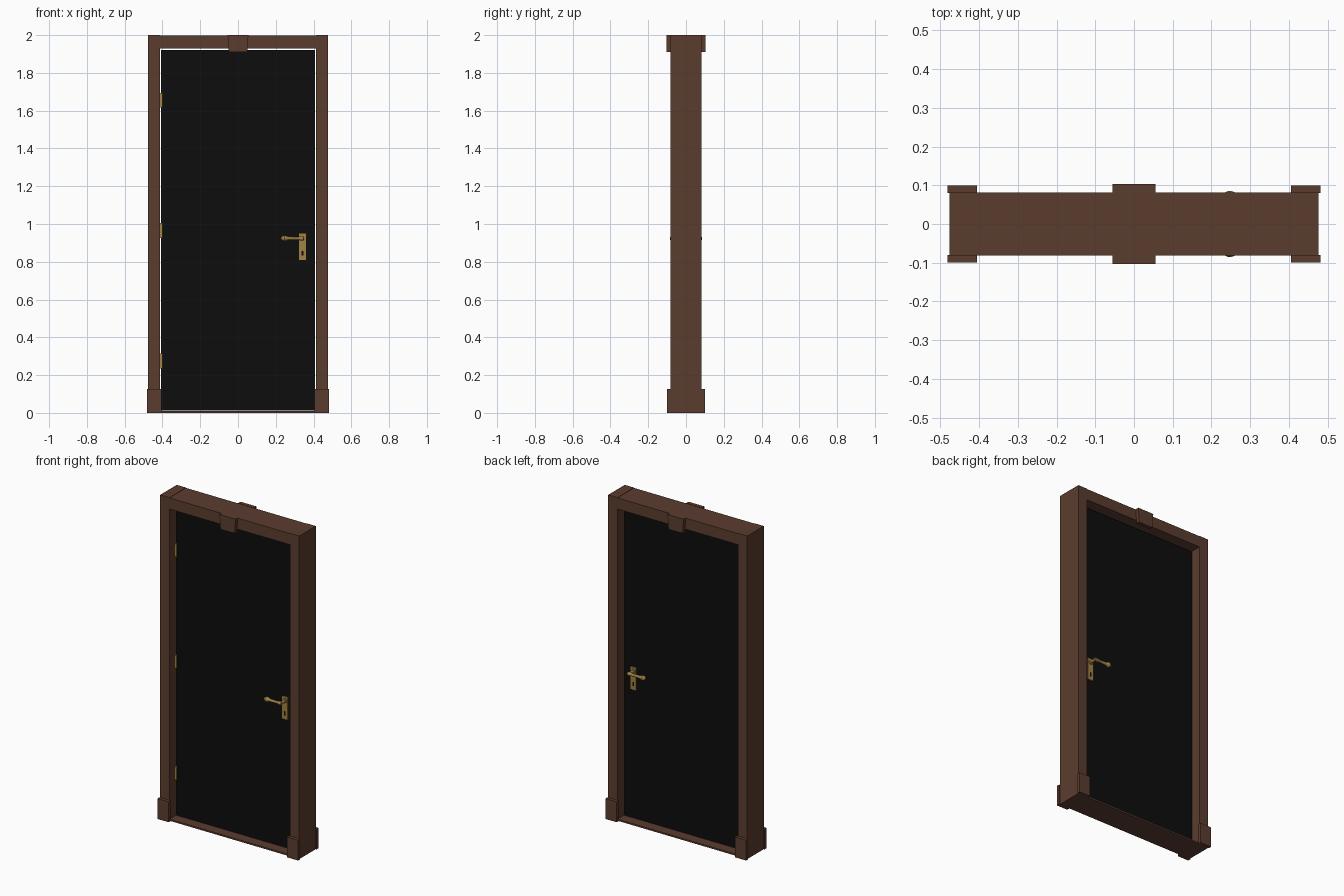
import bpy, bmesh
from mathutils import Matrix

if "Cube" in bpy.data.objects:
    bpy.data.objects.remove(bpy.data.objects["Cube"])


def material(name, color):
    m = bpy.data.materials.new(name)
    m.use_nodes = True
    m.diffuse_color = (*color, 1)
    m.node_tree.nodes["Principled BSDF"].inputs["Base Color"].default_value = (*color, 1)
    return m


wood = material("brown wood", (0.105, 0.046, 0.028))
black = material("black panel", (0.004, 0.004, 0.004))
brass = material("brass", (0.36, 0.225, 0.055))


def finish(name, bm, mat, smooth=False):
    bmesh.ops.recalc_face_normals(bm, faces=bm.faces)
    mesh = bpy.data.meshes.new(name)
    bm.to_mesh(mesh)
    bm.free()
    mesh.materials.append(mat)
    ob = bpy.data.objects.new(name, mesh)
    bpy.context.collection.objects.link(ob)
    if smooth:
        bpy.context.view_layer.objects.active = ob
        ob.select_set(True)
        bpy.ops.object.shade_smooth_by_angle()
        ob.select_set(False)
    return ob


def box(name, xs, ys, zs, mat, taper=1.0):
    """Box from ranges; taper narrows the lower end in x."""
    bm = bmesh.new()
    bmesh.ops.create_cube(bm, size=1)
    mid = sum(xs) / 2
    for v in bm.verts:
        k = taper if v.co.z < 0 else 1
        v.co = (mid + v.co.x * (xs[1] - xs[0]) * k,
                sum(ys) / 2 + v.co.y * (ys[1] - ys[0]),
                sum(zs) / 2 + v.co.z * (zs[1] - zs[0]))
    return finish(name, bm, mat)


def turned(name, profile, origin, axis, mat, sides=16):
    """Solid of revolution; profile holds (distance, radius) pairs."""
    bm = bmesh.new()
    rot = {"X": Matrix.Rotation(-1.570796, 4, "Y"), "Y": Matrix.Rotation(1.570796, 4, "X")}[axis]
    spin = Matrix.Rotation(6.283185 / sides, 4, "Z")
    rings = []
    for d, r in profile:
        p = Matrix.Translation((r, 0, d)).to_translation()
        ring = []
        for _ in range(sides):
            ring.append(bm.verts.new(p))
            p = spin @ p
        rings.append(ring)
    for a, b in zip(rings, rings[1:]):
        for i in range(sides):
            j = (i + 1) % sides
            bm.faces.new((a[i], a[j], b[j], b[i]))
    bm.faces.new(rings[0])
    bm.faces.new(rings[-1])
    bm.transform(Matrix.Translation(origin) @ rot)
    return finish(name, bm, mat, True)


# Frame
for side, s in (("right", -1), ("left", 1)):
    box(side + "_jamb", sorted((s * 0.413, s * 0.476)), (-0.081, 0.081), (0, 2), wood)
box("lintel", (-0.413, 0.413), (-0.081, 0.081), (1.929, 1.998), wood)
box("threshold", (-0.413, 0.413), (-0.081, 0.081), (0, 0.01), wood)

# Door slab
box("door_slab", (-0.407, 0.407), (-0.022, 0.022), (0.013, 1.92), black)

# Hinges on the front edge
for n, z in enumerate((0.275, 0.965, 1.655)):
    box(f"hinge_{n + 1}", (-0.415, -0.401), (-0.03, -0.012), (z - 0.039, z + 0.039), brass)

# Trim and handle on both faces
for face, f in (("front", -1), ("back", 1)):
    def depth(a, b):
        return sorted((f * a, f * b))

    for side, s in (("right", -1), ("left", 1)):
        box(f"{face}_{side}_plinth", sorted((s * 0.405, s * 0.482)),
            depth(0.08, 0.1), (0, 0.126), wood)
    box(face + "_keystone", (-0.055, 0.055), depth(0.08, 0.103), (1.91, 2.0), wood, 0.88)

    box(face + "_lock_plate", (0.322, 0.36), depth(0.022, 0.028), (0.81, 0.949), brass)
    box(face + "_keyhole", (0.336, 0.346), depth(0.026, 0.029), (0.832, 0.858), black)
    turned(face + "_spindle", [(0, 0.014), (0.008, 0.014), (0.01, 0.009), (0.046, 0.009)],
           (0.341, f * 0.026, 0.924), "Y", brass).scale.y = 1
    if f > 0:
        # Flip the rear spindle so it points outward
        bpy.data.objects[face + "_spindle"].data.transform(
            Matrix.Translation((0, 0.052, 0)) @ Matrix.Scale(-1, 4, (0, 1, 0)))
        bpy.data.objects[face + "_spindle"].data.flip_normals()
    turned(face + "_lever",
           [(0, 0.008), (0.003, 0.011), (0.02, 0.011), (0.03, 0.008), (0.085, 0.009),
            (0.092, 0.013), (0.105, 0.016), (0.116, 0.011), (0.122, 0.005)],
           (0.35, f * 0.07, 0.924), "X", brass)
